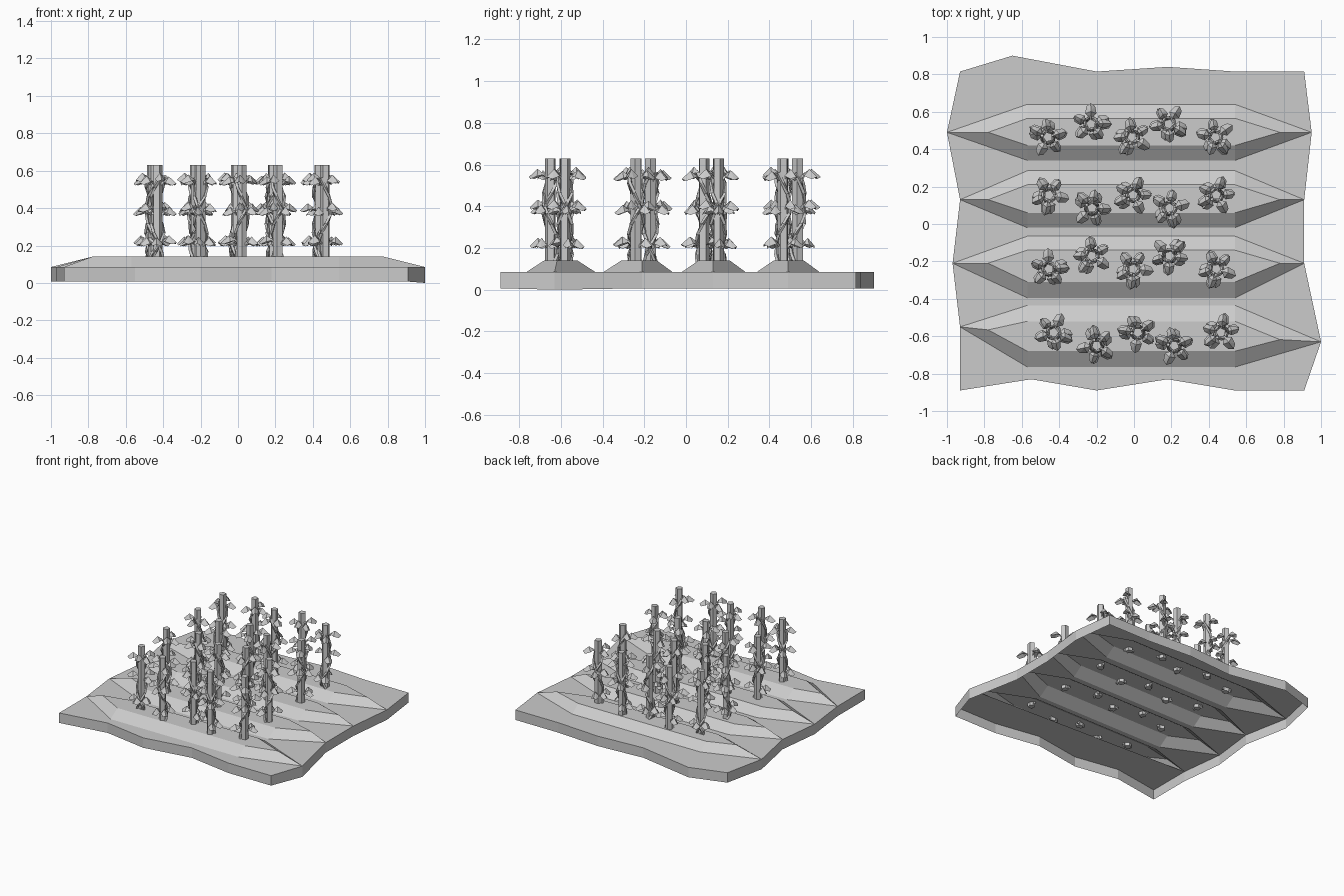
import bpy, bmesh, math, random
from mathutils import Matrix, Vector

if "Cube" in bpy.data.objects:
    bpy.data.objects.remove(bpy.data.objects["Cube"])

random.seed(4)
RIM, CREST = 0.085, 0.14
X0, X1 = -0.57, 0.54


def make_mesh(name, bm):
    bmesh.ops.recalc_face_normals(bm, faces=bm.faces)
    me = bpy.data.meshes.new(name)
    bm.to_mesh(me)
    bm.free()
    return me


def add_object(name, me, matrix=Matrix()):
    ob = bpy.data.objects.new(name, me)
    bpy.context.collection.objects.link(ob)
    ob.matrix_world = matrix
    return ob


# Soil plot: four tapered furrow ridges, flat valleys, thin skirt, open underneath
# ridge = left tip, right tip, back base y, front base y, back crest y, front crest y
ridges = [((-1.0, 0.49), (0.95, 0.49), 0.64, 0.34, 0.565, 0.42),
          ((-0.93, 0.13), (0.91, 0.13), 0.285, -0.02, 0.21, 0.06),
          ((-0.97, -0.21), (0.91, -0.21), -0.065, -0.395, -0.14, -0.31),
          ((-0.93, -0.55), (1.0, -0.63), -0.435, -0.765, -0.52, -0.68)]
back = [(-0.93, 0.815), (-0.65, 0.9), (-0.2, 0.815), (0.18, 0.84), (0.54, 0.815), (0.91, 0.815)]
front = [(-0.93, -0.89), (-0.55, -0.83), (-0.2, -0.89), (0.18, -0.83), (0.54, -0.89), (0.91, -0.89)]

bm = bmesh.new()
vert = lambda x, y, z=RIM: bm.verts.new((x, y, z))
upper = [vert(*p) for p in back]
rights, lefts = [], []
back_rim = upper
for l, r, yb, yf, cb, cf in ridges:
    L, R = vert(*l), vert(*r)
    B = [vert(X0, yb), vert(X1, yb)]
    F = [vert(X0, yf), vert(X1, yf)]
    cl = vert(-0.78, l[1] * 0.77 + r[1] * 0.23 if l[1] != r[1] else l[1], CREST)
    cl.co.y = l[1] + (r[1] - l[1]) * 0.2
    cr = vert(0.78, r[1] + (l[1] - r[1]) * 0.15, CREST)
    CB = [vert(X0, cb, CREST), vert(X1, cb, CREST)]
    CF = [vert(X0, cf, CREST), vert(X1, cf, CREST)]
    bm.faces.new([cl, CF[0], CF[1], cr, CB[1], CB[0]])
    base, top = [L, F[0], F[1], R, B[1], B[0]], [cl, CF[0], CF[1], cr, CB[1], CB[0]]
    for i in range(6):
        j = (i + 1) % 6
        bm.faces.new([base[i], base[j], top[j], top[i]])
    bm.faces.new([L, B[0], B[1], R] + upper[::-1])
    upper = [L, F[0], F[1], R]
    lefts.append(L)
    rights.append(R)
front_rim = [vert(*p) for p in front]
bm.faces.new(front_rim + upper[::-1])
rim = back_rim + rights + front_rim[::-1] + lefts[::-1]
low = [vert(v.co.x, v.co.y, 0.0 if v is rights[3] else 0.007) for v in rim]
for i in range(len(rim)):
    j = (i + 1) % len(rim)
    bm.faces.new([rim[i], rim[j], low[j], low[i]])
bmesh.ops.triangulate(bm, faces=[f for f in bm.faces if len(f.verts) > 6])
bmesh.ops.recalc_face_normals(bm, faces=bm.faces)
add_object("soil_plot", make_mesh("soil_plot", bm))


# Tube through points, used for the climbing vine and leaf stalks
def tube(bm, pts, radius, n=4):
    rings = []
    for i, p in enumerate(pts):
        d = (pts[min(i + 1, len(pts) - 1)] - pts[max(i - 1, 0)]).normalized()
        q = d.to_track_quat('Z', 'Y')
        rings.append([bm.verts.new(p + q @ Vector((radius * math.cos(2 * math.pi * k / n),
                                                   radius * math.sin(2 * math.pi * k / n), 0)))
                      for k in range(n)])
    for a, b in zip(rings, rings[1:]):
        for k in range(n):
            bm.faces.new([a[k], a[(k + 1) % n], b[(k + 1) % n], b[k]])
    bm.faces.new(rings[0][::-1])
    bm.faces.new(rings[-1])


# Drooping leaf folded along its rib, with a slim underside
def leaf(bm, ang, z, reach, width):
    m = Matrix.Translation((0, 0, z)) @ Matrix.Rotation(ang, 4, 'Z')
    new = lambda x, y, h: bm.verts.new(m @ Vector((x, y, h)))
    w = width
    rib = [new(0.03, 0, 0.0), new(reach * 0.6, 0, 0.026), new(reach, 0, -0.012)]
    under = new(reach * 0.6, 0, 0.006)
    for s in (1, -1):
        a, b = new(reach * 0.5, s * w, -0.008), new(reach * 0.85, s * w * 0.75, -0.022)
        bm.faces.new([rib[0], a, rib[1]])
        bm.faces.new([rib[1], a, b])
        bm.faces.new([rib[1], b, rib[2]])
        bm.faces.new([rib[0], under, a])
        bm.faces.new([under, b, a])
        bm.faces.new([under, rib[2], b])
    tube(bm, [m @ Vector((0.0, 0, -0.035)), m @ Vector((0.045, 0, 0.006))], 0.007, 3)


# Climbing plant: square-ish stake, two twining vines, tiers of leaves
bm = bmesh.new()
bmesh.ops.create_cone(bm, cap_ends=True, segments=5, radius1=0.027, radius2=0.027, depth=0.515,
                      matrix=Matrix.Translation((0, 0, 0.3725)))
for phase, turns in ((0, 1.25), (2.6, -1.0)):
    pts = []
    for i in range(10):
        t = i / 9
        a = phase + turns * 2 * math.pi * t
        pts.append(Vector((0.033 * math.cos(a), 0.033 * math.sin(a), 0.12 + 0.44 * t)))
    tube(bm, pts, 0.010)
for tier, z in enumerate((0.232, 0.395, 0.55)):
    for k in range(4):
        i = tier * 4 + k
        leaf(bm, math.radians(144 * i) + random.uniform(-0.2, 0.2),
             z + random.uniform(-0.018, 0.018), random.uniform(0.085, 0.115),
             random.uniform(0.024, 0.032))
plant = make_mesh("bean_plant", bm)

# Four rows of five plants, staggered along each ridge
xs = (-0.45, -0.22, 0.0, 0.195, 0.445)
rows = [(0.49, -0.01, 1), (0.13, -0.005, -1), (-0.215, -0.005, 1), (-0.605, 0.02, -1)]
for r, (y, dx, s) in enumerate(rows):
    for c, x in enumerate(xs):
        dy = (-0.025 if c % 2 == 0 else 0.045) * s
        m = Matrix.Translation((x + dx, y + dy, 0)) @ Matrix.Rotation(random.uniform(0, 6.28), 4, 'Z')
        add_object(f"bean_plant_{r + 1}_{c + 1}", plant, m)
